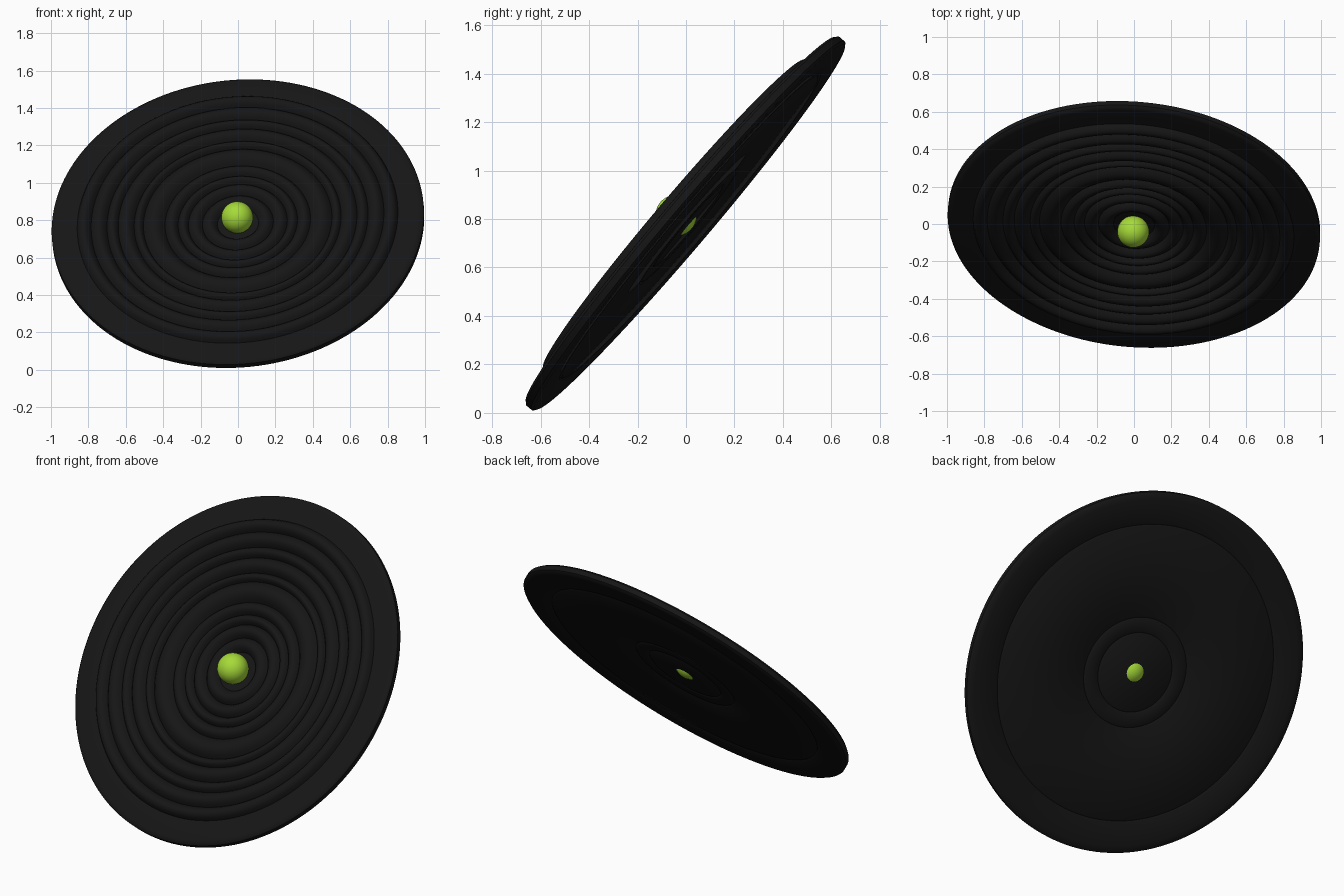
import bpy, bmesh, math
from mathutils import Vector

if "Cube" in bpy.data.objects:
    bpy.data.objects.remove(bpy.data.objects["Cube"])

NORMAL = Vector((-0.077, -0.76, 0.645)).normalized()
CENTRE = Vector((0, 0, 0.78))
TILT = NORMAL.to_track_quat('Z', 'Y')


def material(name, colour):
    m = bpy.data.materials.new(name)
    m.diffuse_color = (*colour, 1)
    m.use_nodes = True
    m.node_tree.nodes["Principled BSDF"].inputs["Base Color"].default_value = m.diffuse_color
    return m


def place(name, bm, mat, angle):
    bmesh.ops.recalc_face_normals(bm, faces=bm.faces)
    mesh = bpy.data.meshes.new(name)
    bm.to_mesh(mesh)
    bm.free()
    mesh.transform(TILT.to_matrix().to_4x4())
    mesh.materials.append(mat)
    ob = bpy.data.objects.new(name, mesh)
    bpy.context.collection.objects.link(ob)
    ob.location = CENTRE
    bpy.ops.object.select_all(action='DESELECT')
    ob.select_set(True)
    bpy.context.view_layer.objects.active = ob
    bpy.ops.object.shade_smooth_by_angle(angle=math.radians(angle))
    return ob


def lathe(profile, segments=144):
    bm = bmesh.new()
    verts = [bm.verts.new((r, 0, h)) for r, h in profile]
    edges = [bm.edges.new(pair) for pair in zip(verts, verts[1:])]
    bmesh.ops.spin(bm, geom=verts + edges, cent=(0, 0, 0), axis=(0, 0, 1),
                   angle=2 * math.pi, steps=segments, use_duplicate=False)
    bmesh.ops.remove_doubles(bm, verts=bm.verts, dist=1e-5)
    return bm


black = material("black", (0.008, 0.008, 0.008))
green = material("green", (0.38, 0.70, 0.04))

# back face: shallow dish with three fine grooves
back = [(0, -0.014)]
for r in (0.22, 0.305, 0.82):
    h = -0.014 - 0.010 * r
    back += [(r - 0.008, h), (r, h + 0.005), (r + 0.008, h)]

# rounded flat rim
rim = [(0.96, -0.023), (0.985, -0.021), (0.998, -0.012),
       (0.998, 0.016), (0.987, 0.027), (0.97, 0.029), (0.86, 0.030)]

# front face: concentric rounded ridges, lower towards the middle
ridges = []
bounds = [0.86, 0.785, 0.70, 0.64, 0.555, 0.505, 0.39, 0.32, 0.265, 0.19, 0.11]
for i, (outer, inner) in enumerate(zip(bounds, bounds[1:])):
    base = 0.046 * outer - 0.002
    peak = 0.017 + 0.45 * (outer - inner) * 0.4
    for k in range(1, 9):
        t = k / 8
        mid = base - 0.046 * (outer - inner) * t
        ridges.append((outer + (inner - outer) * t,
                       mid + peak * math.sin(math.pi * t) ** 0.8))
front = [(0.07, 0.001), (0, 0.001)]

place("ridged_disc", lathe(back + rim + ridges + front), black, 40)

# centre ball, just poking through the back
ball = bmesh.new()
bmesh.ops.create_uvsphere(ball, u_segments=48, v_segments=24, radius=0.085)
bmesh.ops.translate(ball, verts=ball.verts, vec=(0, 0, 0.054))
place("centre_ball", ball, green, 60)
